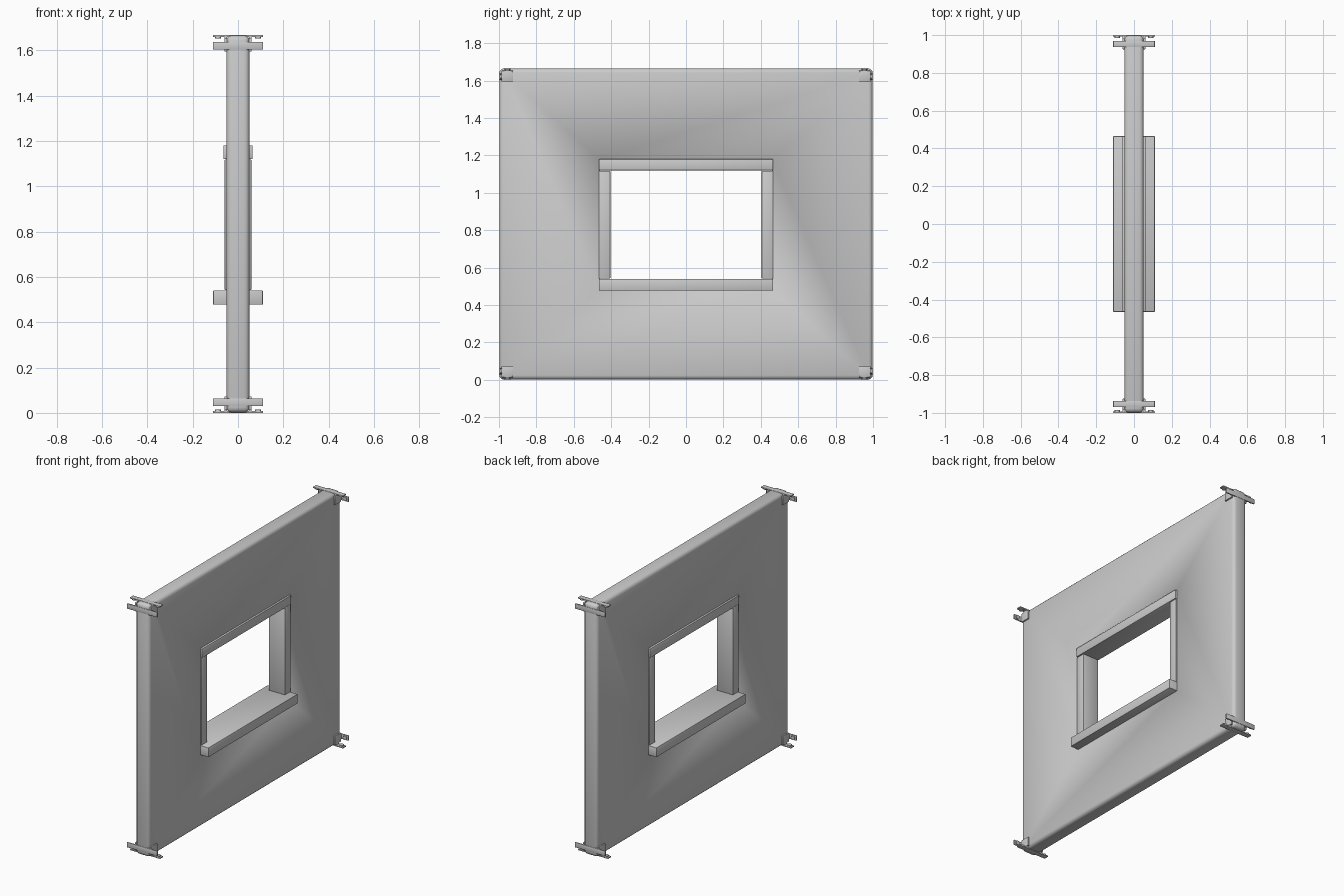
import bpy, bmesh
from mathutils import Matrix, Vector

if "Cube" in bpy.data.objects:
    bpy.data.objects.remove(bpy.data.objects["Cube"])

H = 1.667          # total height
ZC = H / 2


def finish(bm, name, angle=None):
    bmesh.ops.recalc_face_normals(bm, faces=bm.faces)
    me = bpy.data.meshes.new(name)
    bm.to_mesh(me)
    bm.free()
    ob = bpy.data.objects.new(name, me)
    bpy.context.collection.objects.link(ob)
    bpy.ops.object.select_all(action='DESELECT')
    ob.select_set(True)
    bpy.context.view_layer.objects.active = ob
    if angle is None:
        bpy.ops.object.shade_smooth()
    else:
        bpy.ops.object.shade_smooth_by_angle(angle=angle)
    return ob


def add_box(bm, lo, hi, bevel=0.0):
    lo, hi = Vector(lo), Vector(hi)
    m = Matrix.Translation((lo + hi) / 2) @ Matrix.Diagonal(
        [abs(d) for d in hi - lo] + [1])
    vs = bmesh.ops.create_cube(bm, size=1, matrix=m)['verts']
    if bevel:
        es = list({e for v in vs for e in v.link_edges})
        bmesh.ops.bevel(bm, geom=es, offset=bevel, segments=2,
                        profile=0.5, affect='EDGES')


def box(name, lo, hi, bevel=0.003):
    bm = bmesh.new()
    add_box(bm, lo, hi, bevel)
    return finish(bm, name, 0.6)


# Wall panel: mitred ring around the window, rounded outer edges
bm = bmesh.new()
T = 0.051
rects = [(0.998, 0.002, H - 0.002), (0.46, 0.482, 1.176)]
rings = {}
for s in (-1, 1):
    for k, (w, z0, z1) in enumerate(rects):
        rings[s, k] = [bm.verts.new((s * T, y, z)) for y, z in
                       ((-w, z0), (w, z0), (w, z1), (-w, z1))]
order = [(-1, 0), (1, 0), (1, 1), (-1, 1)]
for a, b in zip(order, order[1:] + order[:1]):
    for i in range(4):
        j = (i + 1) % 4
        bm.faces.new((rings[a][i], rings[a][j], rings[b][j], rings[b][i]))
outer = set(rings[-1, 0] + rings[1, 0])
edges = [e for e in bm.edges if all(v in outer for v in e.verts)]
bmesh.ops.bevel(bm, geom=edges, offset=0.022, segments=3, profile=0.5,
                affect='EDGES')
finish(bm, "wall_panel")

# Window frame: header, sill and jambs
box("window_header", (-0.064, -0.465, 1.12), (0.064, 0.465, 1.18))
box("window_sill", (-0.11, -0.465, 0.478), (0.11, 0.465, 0.54))
for side, n in ((-1, "left"), (1, "right")):
    box("window_jamb_" + n, (-0.059, side * 0.405, 0.542),
        (0.059, side * 0.465, 1.118))

# Corner brackets: side plates, two straps and bolts
for sy in (-1, 1):
    for sz in (-1, 1):
        bm = bmesh.new()

        def part(x0, x1, y0, y1, z0, z1, bevel=0.0015):
            # y, z given as distance inward from the outer corner
            add_box(bm, (x0, sy * (1 - y0), ZC + sz * (ZC - z0)),
                    (x1, sy * (1 - y1), ZC + sz * (ZC - z1)), bevel)

        part(-0.11, 0.11, 0.03, 0.063, 0.0, 0.008)    # strap over the edge
        part(-0.11, 0.11, 0.0, 0.008, 0.03, 0.063)    # strap over the end
        for sx in (-1, 1):
            part(sx * 0.049, sx * 0.06, 0.014, 0.075, 0.014, 0.072)
            part(sx * 0.049, sx * 0.06, 0.03, 0.063, 0.004, 0.03)
            part(sx * 0.049, sx * 0.06, 0.004, 0.03, 0.03, 0.063)
            for ang, y, z in ((None, 0.046, 0.011), ('X', 0.011, 0.046)):
                m = Matrix.Translation((sx * 0.088, sy * (1 - y),
                                        ZC + sz * (ZC - z)))
                if ang:
                    m = m @ Matrix.Rotation(1.5708, 4, ang)
                bmesh.ops.create_cone(bm, cap_ends=True, segments=12,
                                      radius1=0.014, radius2=0.014,
                                      depth=0.008, matrix=m)
        finish(bm, "corner_bracket_%s_%s" % ("front" if sy < 0 else "back",
                                             "top" if sz > 0 else "bottom"), 0.6)
